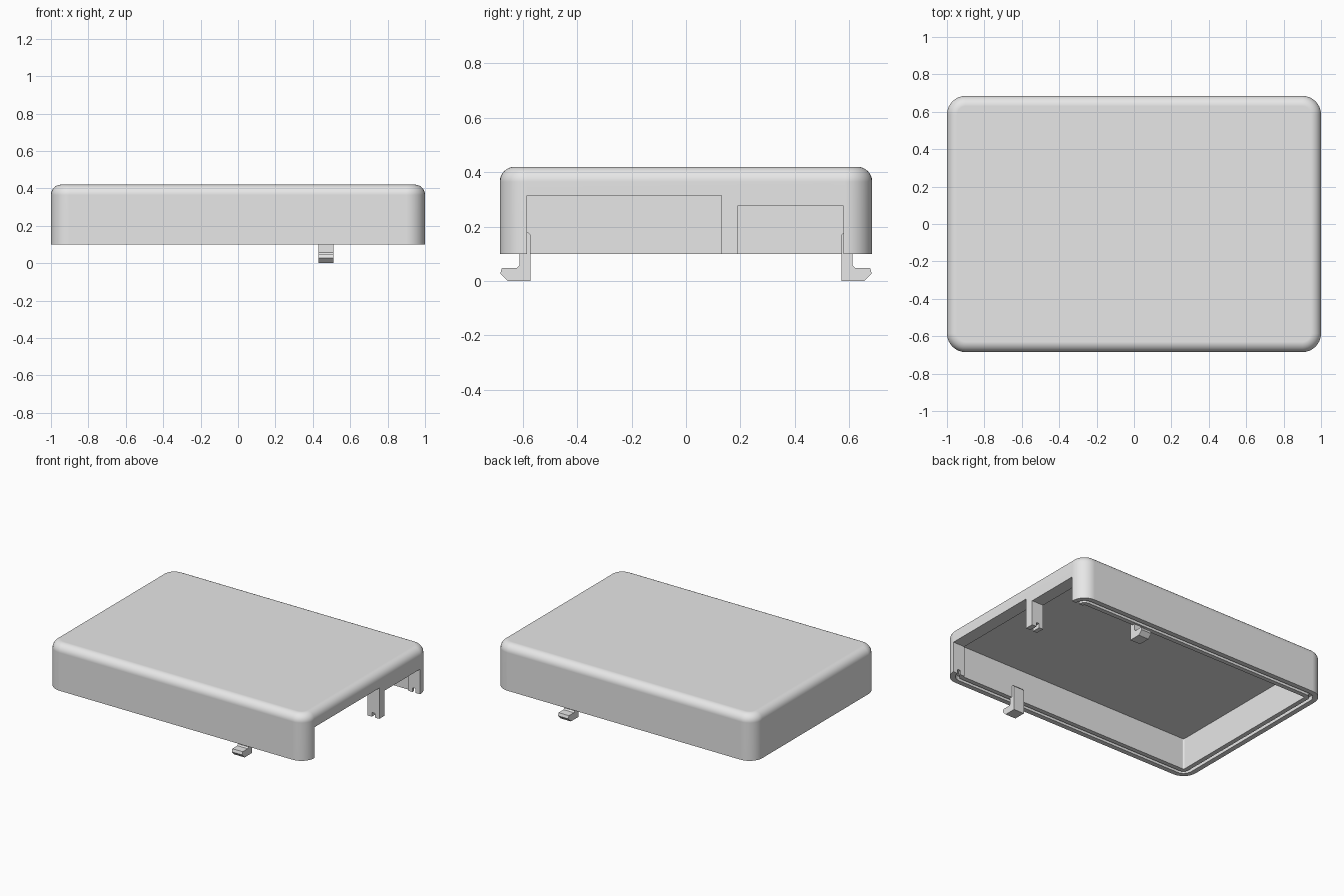
import bpy, bmesh
from math import sin, cos, pi

if "Cube" in bpy.data.objects:
    bpy.data.objects.remove(bpy.data.objects["Cube"], do_unlink=True)

HX, HY = 1.0, 0.685            # half length and half depth
CORNER, EDGE = 0.1, 0.055      # upright corner and top edge radii
WALL, BASE, TOP, CEILING = 0.09, 0.1, 0.42, 0.32
STEPS = 8

grey = bpy.data.materials.new("light_grey")
grey.use_nodes = True
grey.diffuse_color = (0.8, 0.8, 0.8, 1)
grey.node_tree.nodes["Principled BSDF"].inputs["Base Color"].default_value = (0.8, 0.8, 0.8, 1)


def finish(bm, name):
    bmesh.ops.recalc_face_normals(bm, faces=bm.faces)
    mesh = bpy.data.meshes.new(name)
    bm.to_mesh(mesh)
    bm.free()
    mesh.materials.append(grey)
    obj = bpy.data.objects.new(name, mesh)
    bpy.context.collection.objects.link(obj)
    return obj


def activate(obj):
    bpy.ops.object.select_all(action='DESELECT')
    obj.select_set(True)
    bpy.context.view_layer.objects.active = obj


def ring(bm, inset, z):
    """Rounded rectangle set in from the outer outline."""
    r = CORNER - inset if inset < CORNER else 0.01
    cx, cy = HX - inset - r, HY - inset - r
    verts = []
    for q, (sx, sy) in enumerate([(1, 1), (-1, 1), (-1, -1), (1, -1)]):
        for i in range(STEPS + 1):
            a = (q + i / STEPS) * pi / 2
            verts.append(bm.verts.new((sx * cx + r * cos(a), sy * cy + r * sin(a), z)))
    return verts


def extrude_profile(name, points, x0, x1):
    """Prism along x from (y, z) points."""
    bm = bmesh.new()
    a, b = ([bm.verts.new((x, y, z)) for y, z in points] for x in (x0, x1))
    bm.faces.new(a)
    bm.faces.new(b[::-1])
    for i in range(len(a)):
        j = (i + 1) % len(a)
        bm.faces.new((a[i], b[i], b[j], a[j]))
    return finish(bm, name)


# Hollow lid: ceiling, inner wall, grooved rim, outer wall, rounded top
g0, g1, gz = 0.035, 0.058, BASE + 0.03
section = [(WALL, CEILING), (WALL, BASE), (g1, BASE), (g1, gz),
           (g0, gz), (g0, BASE), (0, BASE)]
for i in range(STEPS + 1):
    a = i / STEPS * pi / 2
    section.append((EDGE * (1 - cos(a)), TOP - EDGE * (1 - sin(a))))

bm = bmesh.new()
rings = [ring(bm, d, z) for d, z in section]
for lo, hi in zip(rings, rings[1:]):
    for i in range(len(lo)):
        j = (i + 1) % len(lo)
        bm.faces.new((lo[i], lo[j], hi[j], hi[i]))
bm.faces.new(rings[0])
bm.faces.new(rings[-1])
lid = finish(bm, "lid_shell")

# Two openings in the left end, with a post left between them
for y0, y1, z in [(-0.585, 0.13, 0.315), (0.19, 0.58, 0.275)]:
    cutter = extrude_profile("opening_cutter", [(y0, 0), (y1, 0), (y1, z), (y0, z)], 0.85, 1.1)
    cutter.hide_render = True
    activate(lid)
    cut = lid.modifiers.new("opening", 'BOOLEAN')
    cut.operation, cut.solver, cut.object = 'DIFFERENCE', 'EXACT', cutter
    bpy.ops.object.modifier_apply(modifier=cut.name)
    bpy.data.objects.remove(cutter, do_unlink=True)

activate(lid)
bpy.ops.object.shade_smooth_by_angle(angle=0.5)
weighted = lid.modifiers.new("flat_face_normals", 'WEIGHTED_NORMAL')
weighted.keep_sharp = True

# Snap clips on the front and back walls
hook = [(0.572, 0), (0.655, 0), (0.683, 0.028), (0.677, 0.048), (0.622, 0.048),
        (0.613, 0.057), (0.613, 0.18), (0.582, 0.18), (0.572, 0.17)]
for name, side in [("front_clip", -1), ("back_clip", 1)]:
    extrude_profile(name, [(side * y, z) for y, z in hook], 0.43, 0.51)
